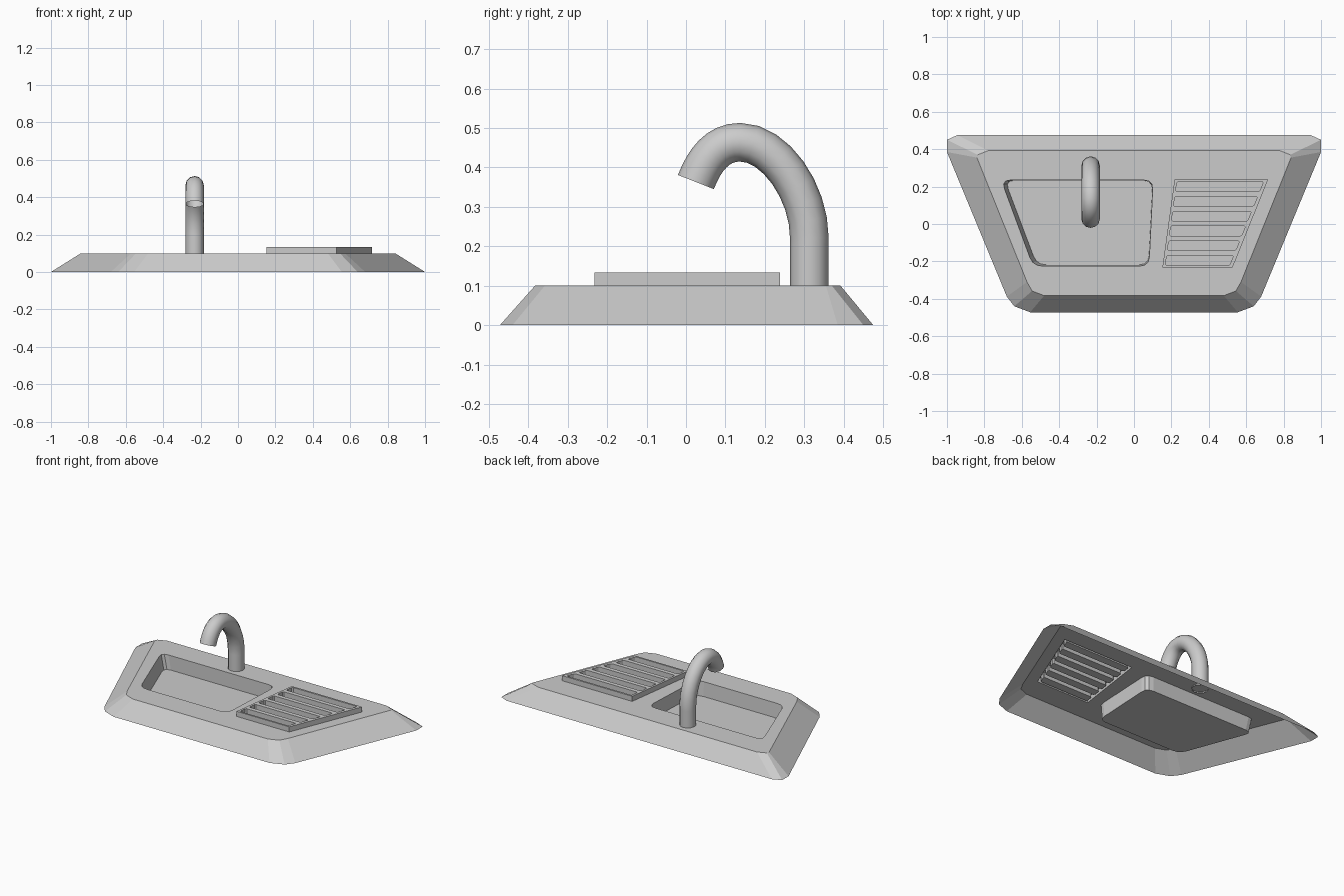
import bpy, bmesh
from mathutils import Vector

if "Cube" in bpy.data.objects:
    bpy.data.objects.remove(bpy.data.objects["Cube"])


def ring(bm, pts, z):
    return [bm.verts.new((x, y, z)) for x, y in pts]


def loft(bm, a, b):
    n = len(a)
    for i in range(n):
        j = (i + 1) % n
        bm.faces.new((a[i], a[j], b[j], b[i]))


def fill_between(bm, *rings):
    # flat sheet bounded by the first ring, with the others as holes
    edges = []
    for r in rings:
        edges += [bm.edges.get((v, r[i - 1])) or bm.edges.new((v, r[i - 1])) for i, v in enumerate(r)]
    bmesh.ops.triangle_fill(bm, edges=edges, use_beauty=True, normal=(0, 0, 1))


def rounded(pts, r, n=3):
    out = []
    for i, p in enumerate(pts):
        p = Vector(p)
        a = p + (Vector(pts[i - 1]) - p).normalized() * r
        b = p + (Vector(pts[(i + 1) % len(pts)]) - p).normalized() * r
        for k in range(n + 1):
            t = k / n
            out.append(tuple(a * (1 - t) ** 2 + p * 2 * t * (1 - t) + b * t * t))
    return out


def mirrored(half):
    return half + [(-x, y) for x, y in reversed(half)]


def finish(bm, name):
    bmesh.ops.recalc_face_normals(bm, faces=bm.faces)
    bm.normal_update()
    # open sheet: make the flat faces look upward
    if sum(f.normal.z * f.calc_area() for f in bm.faces) < 0:
        bmesh.ops.reverse_faces(bm, faces=bm.faces)
    me = bpy.data.meshes.new(name)
    bm.to_mesh(me)
    bm.free()
    ob = bpy.data.objects.new(name, me)
    bpy.context.collection.objects.link(ob)
    return ob


TOP, RACK_TOP = 0.10, 0.133
outer = mirrored([(-0.945, 0.475), (-1, 0.45), (-1, 0.385),
                  (-0.68, -0.388), (-0.64, -0.44), (-0.555, -0.472)])
inner = mirrored([(-0.78, 0.392), (-0.835, 0.37), (-0.84, 0.355),
                  (-0.572, -0.31), (-0.545, -0.358), (-0.48, -0.383)])
rack = [(0.217, 0.238), (0.152, -0.232), (0.527, -0.232), (0.717, 0.238)]

# counter: sloped skirt, top sheet and sunken basin
bm = bmesh.new()
base, top = ring(bm, outer, 0), ring(bm, inner, TOP)
loft(bm, base, top)
rim = ring(bm, rounded([(-0.71, 0.235), (-0.54, -0.225), (0.08, -0.225), (0.102, 0.235)], 0.05), TOP)
floor = ring(bm, rounded([(-0.69, 0.233), (-0.52, -0.218), (0.078, -0.218), (0.1, 0.233)], 0.05), 0.008)
loft(bm, rim, floor)
bm.faces.new(floor)
fill_between(bm, top, rim, ring(bm, rack, TOP))
finish(bm, "counter_with_basin")

# raised draining rack with six grooves
bm = bmesh.new()
lower, upper = ring(bm, rack, TOP), ring(bm, rack, RACK_TOP)
loft(bm, lower, upper)
grooves = []
for i in range(6):
    y1 = 0.226 - 0.079 * i
    y0 = y1 - 0.052

    def left(y):
        return 0.217 + (y - 0.238) * 0.138 + 0.014

    def right(y):
        return 0.717 + (y - 0.238) * 0.404 - 0.02

    pts = rounded([(left(y1), y1), (left(y0), y0), (right(y0), y0), (right(y1), y1)], 0.006, 1)
    a, b = ring(bm, pts, RACK_TOP), ring(bm, pts, TOP)
    loft(bm, a, b)
    bm.faces.new(b)
    grooves.append(a)
fill_between(bm, upper, *grooves)
finish(bm, "draining_rack")

# faucet: open tube along a bent path (point, handle in, handle out as y, z)
path = [((0.313, 0.092), (0.313, 0.06), (0.313, 0.13)),
        ((0.313, 0.22), (0.313, 0.18), (0.313, 0.34)),
        ((0.137, 0.464), (0.225, 0.464), (0.08, 0.464)),
        ((0.025, 0.363), (0.047, 0.419), (0.003, 0.307))]
cu = bpy.data.curves.new("faucet", 'CURVE')
cu.dimensions = '3D'
cu.bevel_depth = 0.049
cu.bevel_resolution = 4
cu.resolution_u = 8
sp = cu.splines.new('BEZIER')
sp.bezier_points.add(len(path) - 1)
for bp, (co, hl, hr) in zip(sp.bezier_points, path):
    bp.handle_left_type = bp.handle_right_type = 'FREE'
    bp.co, bp.handle_left, bp.handle_right = [(-0.232, y, z) for y, z in (co, hl, hr)]
faucet = bpy.data.objects.new("faucet", cu)
bpy.context.collection.objects.link(faucet)
